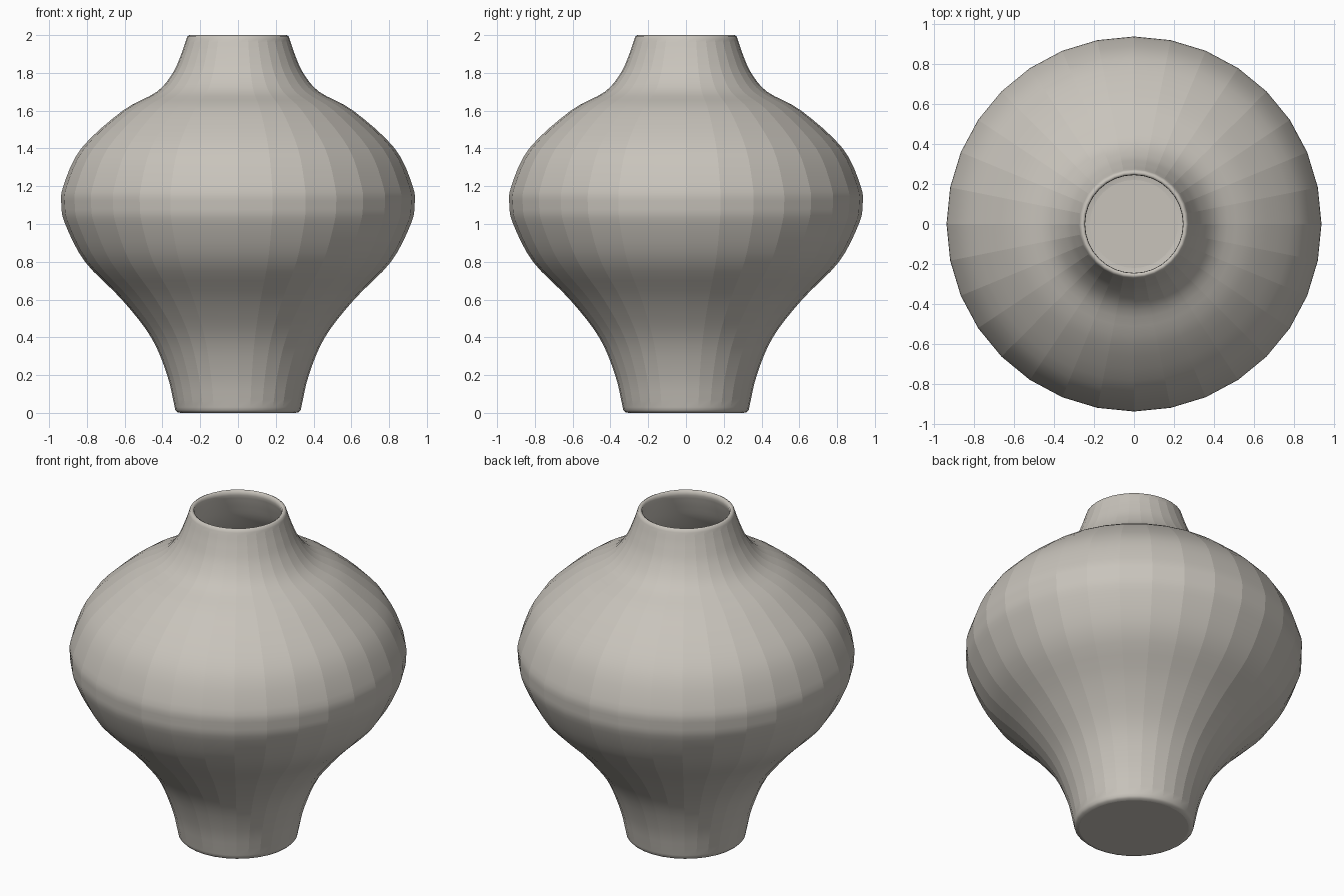
import bpy, bmesh, math
from mathutils import Vector

if "Cube" in bpy.data.objects:
    bpy.data.objects.remove(bpy.data.objects["Cube"], do_unlink=True)

SIDES = 32
WALL = 0.03

clay = bpy.data.materials.new("warm grey clay")
clay.use_nodes = True
colour = (0.58, 0.55, 0.50, 1)
clay.diffuse_color = colour
clay.node_tree.nodes["Principled BSDF"].inputs["Base Color"].default_value = colour


def smooth_path(points, steps):
    """Catmull-Rom curve through the points."""
    p = [Vector(q) for q in points]
    p = [2 * p[0] - p[1]] + p + [2 * p[-1] - p[-2]]
    path = []
    for a, b, c, d in zip(p, p[1:], p[2:], p[3:]):
        for i in range(steps):
            t = i / steps
            path.append(0.5 * (2 * b + (c - a) * t + (2 * a - 5 * b + 4 * c - d) * t ** 2
                               + (3 * b - a - 3 * c + d) * t ** 3))
    return path + [p[-2]]


# Outer wall as (radius, height), foot to neck
outer = smooth_path([
    (0.335, 0.03), (0.375, 0.2), (0.46, 0.4), (0.615, 0.6), (0.81, 0.8),
    (0.915, 1.0), (0.935, 1.1), (0.925, 1.2), (0.83, 1.4), (0.61, 1.6),
    (0.43, 1.7), (0.345, 1.8), (0.3, 1.9), (0.273, 1.98)], 4)

# Inner wall: outer wall pushed in along its normal, neck to floor
inner = []
for i in range(len(outer) - 1, 1, -1):
    along = (outer[min(i + 1, len(outer) - 1)] - outer[i - 1]).normalized()
    inner.append(outer[i] + WALL * Vector((-along.y, along.x)))

foot = [Vector(q) for q in ((0.305, 0), (0.322, 0.004), (0.332, 0.014))]
lip = [Vector(q) for q in ((0.268, 1.994), (0.257, 2.0), (0.246, 1.994))]
floor = [Vector(q) for q in ((0.3, 0.06), (0.27, 0.045), (0.22, 0.04))]
profile = foot + outer + lip + inner + floor

# Vase: revolve the profile, closing the foot and the inside floor
bm = bmesh.new()
rings = []
for r, z in profile:
    angles = [2 * math.pi * k / SIDES for k in range(SIDES)]
    rings.append([bm.verts.new((r * math.cos(a), r * math.sin(a), z)) for a in angles])
for low, high in zip(rings, rings[1:]):
    for k in range(SIDES):
        n = (k + 1) % SIDES
        bm.faces.new((low[k], low[n], high[n], high[k]))
bm.faces.new(rings[0][::-1])
bm.faces.new(rings[-1])
for f in bm.faces:
    f.smooth = len(f.verts) == 4

# Crisp facets along the body, soft lip and foot
for ring, nxt in zip(rings[len(foot):], rings[len(foot) + 1:len(foot) + len(outer)]):
    for a, b in zip(ring, nxt):
        bm.edges.get((a, b)).smooth = False

mesh = bpy.data.meshes.new("vase")
bm.to_mesh(mesh)
bm.free()
mesh.materials.append(clay)
vase = bpy.data.objects.new("vase", mesh)
bpy.context.collection.objects.link(vase)
